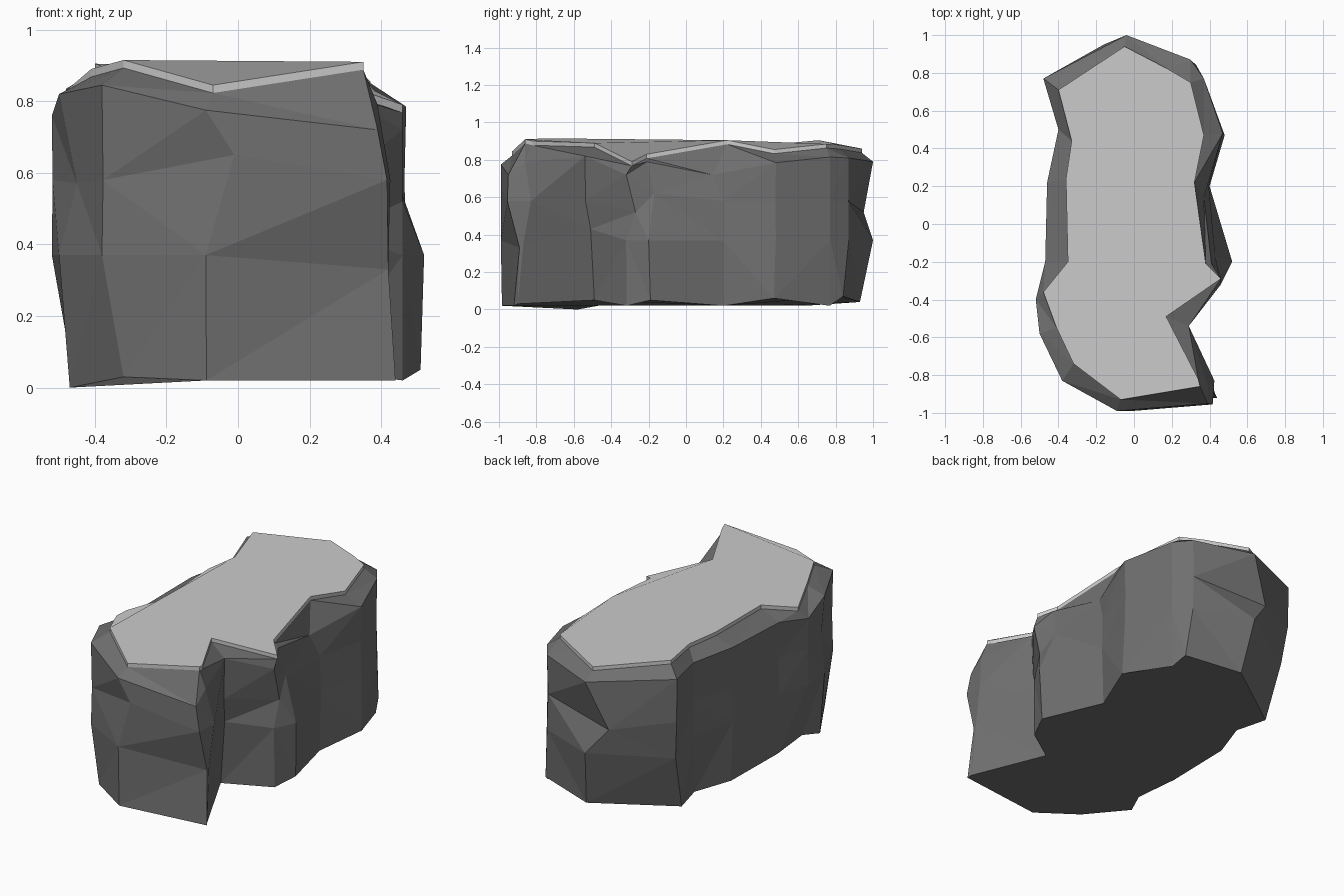
import bpy, bmesh

# Outline columns, counterclockwise: top edge x, y, z and outer wall x, y
COLUMNS = [
    (-.07, -.93, .845, -.09, -.99), (.35, -.86, .91, .42, -.96),
    (.34, -.82, .90, .43, -.83), (.17, -.49, .89, .29, -.54),
    (.46, -.29, .79, .46, -.32), (.38, -.21, .83, .52, -.20),
    (.32, .22, .905, .40, .20), (.37, .47, .855, .47, .48),
    (.30, .75, .885, .37, .77), (.18, .82, .88, .30, .87),
    (-.05, .94, .86, -.04, 1.0), (-.40, .71, .905, -.48, .77),
    (-.33, .44, .88, -.40, .50), (-.36, .24, .88, -.46, .22),
    (-.35, -.20, .87, -.47, -.20), (-.48, -.36, .83, -.52, -.40),
    (-.41, -.55, .89, -.50, -.58), (-.32, -.74, .915, -.38, -.83),
]
# Chipped corners that break the regular wall: (column, level) -> position
CHIPS = {
    (0, 2): (-.01, -.99, .65), (1, 0): (.44, -.92, .02), (1, 1): (.42, -.89, .33),
    (1, 3): (.39, -.95, .72), (2, 0): (.43, -.90, .03), (2, 1): (.42, -.87, .35),
    (2, 3): (.39, -.86, .79), (3, 0): (.23, -.49, .05), (3, 1): (.27, -.51, .43),
    (4, 2): (.46, -.27, .52), (5, 2): (.43, -.17, .62), (5, 3): (.41, -.21, .79),
    (5, 0): (.51, -.19, .05), (6, 3): (.37, .14, .72), (7, 0): (.48, .47, .06),
    (9, 0): (.33, .84, .07), (10, 0): (0, .93, .04), (10, 2): (-.16, .95, .52),
    (11, 0): (-.42, .64, .02), (11, 1): (-.45, .74, .35), (12, 0): (-.37, .45, .02),
    (15, 0): (-.43, -.47, .02), (16, 0): (-.47, -.58, 0), (16, 2): (-.45, -.62, .57),
    (17, 0): (-.32, -.84, .03),
}

bm = bmesh.new()


def column_points(i, col):
    """Seam of one column: base, lower, upper, shoulder, rim, top edge."""
    tx, ty, tz, ox, oy = col
    levels = [(.1, .02), (0, .37), (.05, .58), (0, tz - .07), (1, tz - .022), (1, tz)]
    return [bm.verts.new(CHIPS.get((i, j), (ox + (tx - ox) * t, oy + (ty - oy) * t, z)))
            for j, (t, z) in enumerate(levels)]


# Dark rock walls with a light rim band
cols = [column_points(i, c) for i, c in enumerate(COLUMNS)]
n = len(cols)
for i in range(n):
    a, b = cols[i], cols[(i + 1) % n]
    for j in range(5):
        f = bm.faces.new((a[j], b[j], b[j + 1], a[j + 1]))
        f.material_index = 1 if j == 4 else 0
        if j < 4:
            bmesh.ops.triangulate(bm, faces=[f])

# Light top and dark underside
bm.faces.new([c[-1] for c in cols]).material_index = 1
bm.faces.new([c[0] for c in reversed(cols)])

# Sit the lowest corner on the ground
bmesh.ops.translate(bm, verts=bm.verts, vec=(0, 0, -min(v.co.z for v in bm.verts)))

mesh = bpy.data.meshes.new("rock")
bm.to_mesh(mesh)
bm.free()
for name, shade in (("dark_stone", .16), ("light_stone", .8)):
    mat = bpy.data.materials.new(name)
    mat.diffuse_color = (shade, shade, shade, 1)
    mesh.materials.append(mat)
rock = bpy.data.objects.new("rock", mesh)
bpy.context.collection.objects.link(rock)
